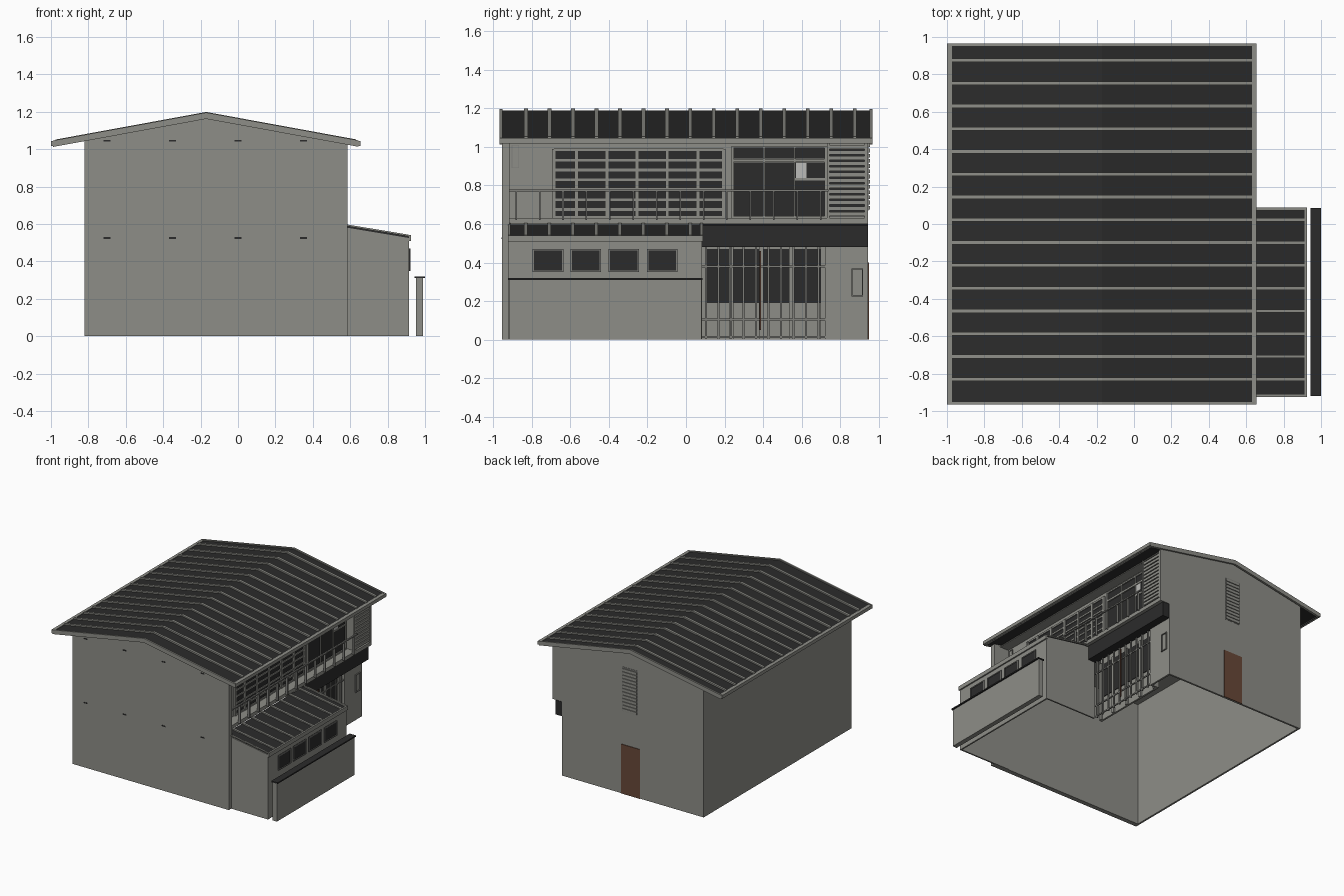
import bpy, bmesh

def mat(name, c):
    m = bpy.data.materials.new(name)
    m.diffuse_color = (*c, 1)
    return m

GREY = mat("warm_grey_wall", (0.27, 0.27, 0.245))
DARK = mat("charcoal", (0.024, 0.024, 0.024))
BROWN = mat("brown_wood", (0.14, 0.065, 0.04))
TRIM = mat("trim_grey", (0.21, 0.21, 0.195))
PALE = mat("pale_panel", (0.5, 0.5, 0.48))

def finish(name, bm, m):
    bmesh.ops.recalc_face_normals(bm, faces=bm.faces)
    me = bpy.data.meshes.new(name)
    bm.to_mesh(me)
    bm.free()
    me.materials.append(m)
    ob = bpy.data.objects.new(name, me)
    bpy.context.collection.objects.link(ob)
    return ob

def add_prism(bm, prof, y0, y1):
    """Extrude an x/z profile along y."""
    a = [bm.verts.new((x, y0, z)) for x, z in prof]
    b = [bm.verts.new((x, y1, z)) for x, z in prof]
    bm.faces.new(a)
    bm.faces.new(b[::-1])
    for i in range(len(a)):
        j = (i + 1) % len(a)
        bm.faces.new((a[i], b[i], b[j], a[j]))

def prisms(name, prof, spans, m):
    bm = bmesh.new()
    for y0, y1 in spans:
        add_prism(bm, prof, y0, y1)
    return finish(name, bm, m)

def boxes(name, items, m):
    bm = bmesh.new()
    for x0, x1, y0, y1, z0, z1 in items:
        add_prism(bm, [(x0, z0), (x1, z0), (x1, z1), (x0, z1)], y0, y1)
    return finish(name, bm, m)

def frame(x0, x1, y0, y1, z0, z1, t):
    """Four bars around an opening in a wall facing +x."""
    return [(x0, x1, y0, y1, z0, z0 + t), (x0, x1, y0, y1, z1 - t, z1),
            (x0, x1, y0, y0 + t, z0 + t, z1 - t), (x0, x1, y1 - t, y1, z0 + t, z1 - t)]

RX, RZ, S = -0.17, 1.188, 0.183            # ridge and roof slope

def roof_profile(xl, xr, top, bottom):
    f = lambda x: RZ - S * abs(x - RX)
    return [(xl, f(xl) + top), (RX, RZ + top), (xr, f(xr) + top),
            (xr, f(xr) - bottom), (RX, RZ - bottom), (xl, f(xl) - bottom)]

# main roof: slab, standing ribs, gable fascias, gutters
ribs = [0.875 - 0.1218 * i for i in range(15)]
prisms("main_roof", roof_profile(-0.985, 0.64, 0, 0.022), [(-0.955, 0.955)], DARK)
prisms("roof_ribs", roof_profile(-0.975, 0.63, 0.011, 0), [(y - 0.01, y + 0.01) for y in ribs], GREY)
prisms("gable_fascia", roof_profile(-0.99, 0.645, 0.008, 0.026), [(-0.966, -0.952), (0.952, 0.966)], GREY)
boxes("main_gutters", [(-1, -0.974, -0.966, 0.966, 1.018, 1.045),
                       (0.63, 0.656, -0.966, 0.966, 1.018, 1.045)], GREY)

# main walls, open underneath
prisms("front_wall", [(-0.82, 0), (0.585, 0), (0.585, 1.03), (RX, 1.168), (-0.82, 1.048)],
       [(-0.953, -0.915)], GREY)
prisms("back_wall", [(-0.82, 0), (0.45, 0), (0.45, 0.6), (0.535, 0.6), (0.535, 1.037),
                     (RX, 1.168), (-0.82, 1.048)], [(0.93, 0.945)], GREY)
boxes("left_wall", [(-0.82, -0.805, -0.915, 0.93, 0, 1.046)], GREY)
boxes("ceiling", [(-0.805, 0.53, -0.915, 0.93, 1.022, 1.03)], GREY)
boxes("upper_right_wall", [(0.435, 0.45, -0.915, 0.74, 0.6, 1.03)], GREY)
boxes("balcony_floor", [(0.435, 0.535, -0.915, 0.93, 0.6, 0.63)], GREY)
boxes("lower_right_wall", [(0.435, 0.45, 0.72, 0.93, 0, 0.6),
                           (0.38, 0.435, 0.72, 0.735, 0, 0.6)], GREY)

# front beam ends
boxes("beam_ends", [(x - 0.018, x + 0.018, -0.956, -0.952, z - 0.006, z + 0.003)
                    for x in (-0.7, -0.35, 0, 0.35) for z in (0.527, 1.047)], DARK)

# louvre bay on the upper floor
boxes("louvre_bay", [(0.45, 0.52, 0.74, 0.93, 0.63, 1.035)], GREY)
boxes("louvre_gap", [(0.52, 0.522, 0.745, 0.925, 0.64, 1.01)], DARK)
boxes("louvre_slats", [(0.52, 0.535, 0.745, 0.925, 0.642 + 0.029 * i, 0.663 + 0.029 * i) for i in range(13)]
      + [(0.52, 0.537, 0.73, 0.745, 0.63, 1.03), (0.52, 0.537, 0.925, 0.94, 0.63, 1.03)], GREY)

# upper window band with glazing bars
boxes("upper_glass", [(0.45, 0.454, -0.68, 0.19, 0.635, 0.98)], DARK)
cols = (-0.685, -0.567, -0.41, -0.255, -0.097, 0.063, 0.195)
boxes("upper_window_bars",
      [(0.45, 0.465, y - 0.01, y + 0.01, 0.63, 0.99) for y in cols]
      + [(0.45, 0.461, -0.685, 0.195, z - 0.007, z + 0.007)
         for z in (0.635, 0.675, 0.725, 0.78, 0.83, 0.88, 0.93, 0.985)], GREY)

# balcony doors with transoms
boxes("balcony_door_glass", [(0.45, 0.456, y, y + 0.152, z0, z1) for y in (0.248, 0.408, 0.568)
                             for z0, z1 in ((0.64, 0.92), (0.94, 0.995))], DARK)
boxes("balcony_door_frames", frame(0.45, 0.465, 0.235, 0.73, 0.63, 1.005, 0.012)
      + [(0.45, 0.465, 0.235, 0.73, 0.921, 0.937), (0.45, 0.463, 0.568, 0.72, 0.825, 0.838)]
      + [(0.45, 0.465, y - 0.005, y + 0.005, 0.63, 1.0) for y in (0.404, 0.564)], GREY)
boxes("pale_door_panel", [(0.456, 0.46, 0.57, 0.625, 0.838, 0.92)], PALE)
boxes("wall_panels", frame(0.45, 0.456, -0.905, -0.865, 0.89, 1.01, 0.004)
      + frame(0.45, 0.458, 0.858, 0.918, 0.225, 0.37, 0.006), TRIM)

# balcony railing
boxes("balcony_railing", [(0.545, 0.557, -0.915, 0.74, 0.768, 0.778)]
      + [(0.535, 0.555, -0.885 + 0.1215 * i, -0.877 + 0.1215 * i, 0.62, 0.77) for i in range(14)], TRIM)

# entrance canopy
prisms("entrance_canopy", [(0.435, 0.48), (0.512, 0.48), (0.512, 0.595), (0.435, 0.6)], [(0.075, 0.943)], DARK)

# recessed entrance doors and lattice
boxes("entrance_wall", [(0.375, 0.39, 0.075, 0.735, 0, 0.6)], GREY)
boxes("entrance_glass", [(0.39, 0.395, 0.085, 0.72, 0.19, 0.47)], DARK)
boxes("entrance_mullions", [(0.39, 0.405, y - 0.012, y + 0.012, 0, 0.48)
                            for y in (0.09, 0.235, 0.39, 0.545, 0.71)], GREY)
boxes("entrance_lattice", [(0.437, 0.449, 0.098 + 0.065 * i, 0.108 + 0.065 * i, 0, 0.48) for i in range(10)]
      + [(0.438, 0.447, 0.08, 0.72, z - 0.005, z + 0.005) for z in (0.015, 0.105, 0.38)], TRIM)
boxes("door_pull", [(0.449, 0.455, 0.381, 0.389, 0.05, 0.46)], BROWN)

# annex: walls, sloping roof, ribs, gutter
annex = [(0.45, 0), (0.915, 0), (0.915, 0.525), (0.585, 0.58), (0.45, 0.6)]
prisms("annex_end_walls", annex, [(-0.922, -0.91), (0.07, 0.082)], GREY)
boxes("annex_side_wall", [(0.903, 0.915, -0.91, 0.07, 0, 0.527)], GREY)
g = lambda x: 0.588 - 0.165 * (x - 0.585)
prisms("annex_roof", [(0.535, g(0.535)), (0.915, g(0.915)), (0.915, g(0.915) - 0.012),
                      (0.535, g(0.535) - 0.012)], [(-0.915, 0.078)], DARK)
prisms("annex_roof_ribs", [(0.535, g(0.535) + 0.009), (0.912, g(0.912) + 0.009), (0.912, g(0.912)),
                           (0.535, g(0.535))],
       [(y - 0.009, y + 0.009) for y in ribs if y < 0.05] + [(-0.924, -0.91), (0.073, 0.087)], GREY)
boxes("annex_gutter", [(0.912, 0.926, -0.924, 0.087, 0.508, 0.541)], GREY)

# annex windows
wins = [(-0.795, -0.635), (-0.6, -0.44), (-0.403, -0.243), (-0.203, -0.043)]
boxes("annex_glass", [(0.915, 0.919, a, b, 0.35, 0.47) for a, b in wins], DARK)
boxes("annex_window_frames", [f for a, b in wins for f in frame(0.915, 0.923, a, b, 0.35, 0.47, 0.008)], TRIM)

# garden wall with cap
boxes("garden_wall", [(0.952, 0.99, -0.915, 0.08, 0, 0.31)], GREY)
boxes("garden_wall_cap", [(0.943, 1.0, -0.92, 0.086, 0.31, 0.32)], DARK)

# back door and louvred vent
boxes("back_door", [(-0.25, -0.08, 0.945, 0.95, 0, 0.4)], BROWN)
boxes("back_vent", [(-0.23, -0.09, 0.945, 0.947, 0.67, 1.03)], TRIM)
boxes("back_vent_slats", [(-0.225, -0.095, 0.945, 0.953, 0.675 + 0.027 * i, 0.694 + 0.027 * i)
                          for i in range(13)], GREY)
